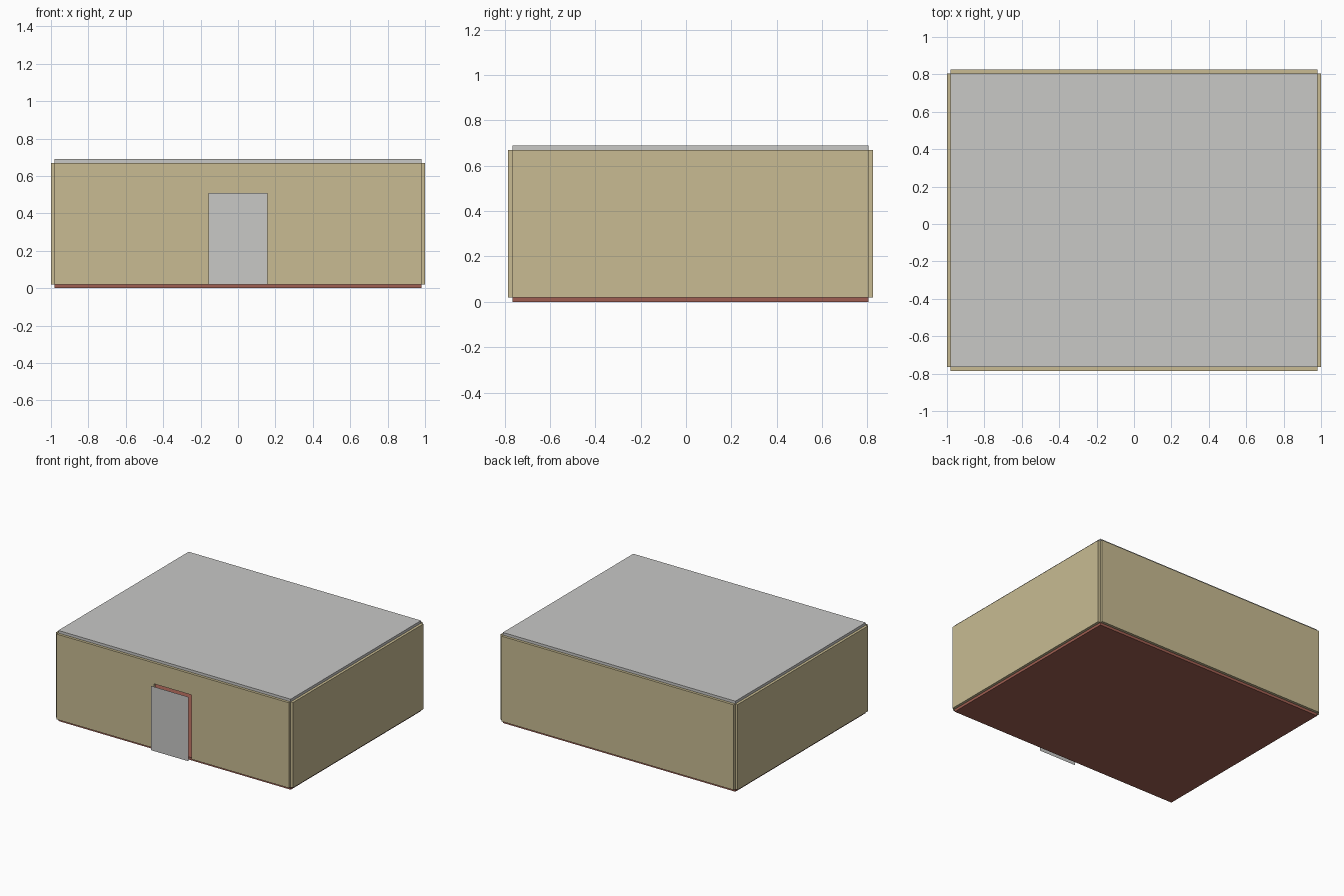
import bpy
import bmesh
from mathutils import Vector

cube = bpy.data.objects.get("Cube")
if cube:
    bpy.data.objects.remove(cube, do_unlink=True)


def material(name, r, g, b):
    linear = [((c / 255 + 0.055) / 1.055) ** 2.4 for c in (r, g, b)] + [1]
    mat = bpy.data.materials.new(name)
    mat.use_nodes = True
    mat.diffuse_color = linear
    mat.node_tree.nodes["Principled BSDF"].inputs["Base Color"].default_value = linear
    return mat


def prism(name, points, depth, mat):
    """Polygon of 3D points, extruded along the depth vector."""
    bm = bmesh.new()
    face = bm.faces.new([bm.verts.new(p) for p in points])
    if any(depth):
        extruded = bmesh.ops.extrude_face_region(bm, geom=[face], use_keep_orig=True)["geom"]
        moved = [v for v in extruded if isinstance(v, bmesh.types.BMVert)]
        bmesh.ops.translate(bm, verts=moved, vec=Vector(depth))
        bmesh.ops.recalc_face_normals(bm, faces=bm.faces)
    mesh = bpy.data.meshes.new(name)
    bm.to_mesh(mesh)
    bm.free()
    mesh.materials.append(mat)
    obj = bpy.data.objects.new(name, mesh)
    bpy.context.collection.objects.link(obj)
    return obj


tan = material("tan wall", 200, 187, 146)
grey = material("light grey", 200, 200, 198)
red = material("brick red floor", 160, 95, 82)

# Room core and plate thickness
X, FRONT, BACK = 0.98, -0.765, 0.805
T, TOP = 0.02, 0.67
DOOR_X, DOOR_TOP, DOOR_Y = 0.158, 0.51, -0.824

# Floor and roof slabs
for name, z, mat in (("floor", 0, red), ("roof", TOP, grey)):
    prism(name, [(-X, FRONT, z), (X, FRONT, z), (X, BACK, z), (-X, BACK, z)], (0, 0, T), mat)

# Side walls
for name, side in (("left_wall", 1), ("right_wall", -1)):
    prism(name, [(side * X, y, z) for y, z in
                 ((FRONT, T), (BACK, T), (BACK, TOP), (FRONT, TOP))], (side * T, 0, 0), tan)

# Back wall
prism("back_wall", [(-X, BACK, T), (X, BACK, T), (X, BACK, TOP), (-X, BACK, TOP)], (0, T, 0), tan)

# Front wall with a doorway
outline = [(-X, T), (-DOOR_X, T), (-DOOR_X, DOOR_TOP), (DOOR_X, DOOR_TOP),
           (DOOR_X, T), (X, T), (X, TOP), (-X, TOP)]
prism("front_wall", [(x, FRONT, z) for x, z in outline], (0, -T, 0), tan)

# Thin door panel standing in front of the doorway
prism("door", [(x, DOOR_Y, z) for x, z in
               ((-DOOR_X, T), (DOOR_X, T), (DOOR_X, DOOR_TOP), (-DOOR_X, DOOR_TOP))], (0, 0, 0), grey)
